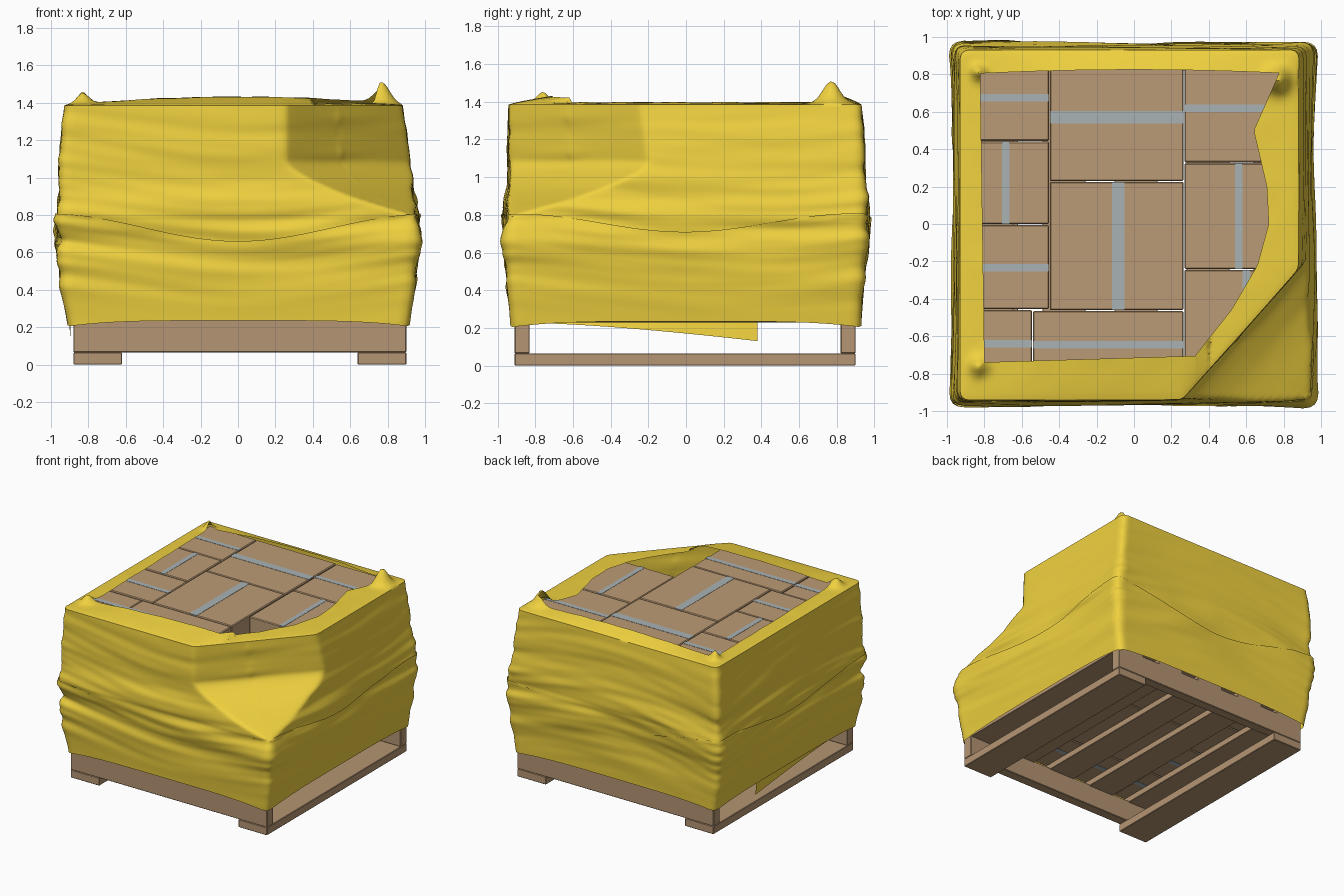
import bpy, bmesh, math, random
from mathutils import Vector, noise

if "Cube" in bpy.data.objects:
    bpy.data.objects.remove(bpy.data.objects["Cube"])

random.seed(4)


def material(name, rgb):
    m = bpy.data.materials.new(name)
    m.diffuse_color = (*rgb, 1)
    m.use_nodes = True
    m.node_tree.nodes["Principled BSDF"].inputs["Base Color"].default_value = m.diffuse_color
    return m


FILM = material("yellow_film", (0.87, 0.64, 0.05))
CARD = material("cardboard", (0.50, 0.33, 0.18))
WOOD = material("wood", (0.46, 0.30, 0.17))
TAPE = material("tape", (0.40, 0.45, 0.46))


def box(name, x0, x1, y0, y1, z0, z1, mat, bevel=0.0):
    bm = bmesh.new()
    bmesh.ops.create_cube(bm, size=1)
    for v in bm.verts:
        v.co = ((x0 + x1) / 2 + v.co.x * (x1 - x0), (y0 + y1) / 2 + v.co.y * (y1 - y0),
                (z0 + z1) / 2 + v.co.z * (z1 - z0))
    if bevel:
        bmesh.ops.bevel(bm, geom=bm.edges[:], offset=bevel, segments=1, affect='EDGES')
    return mesh_object(name, bm, mat)


def mesh_object(name, bm, mat, smooth=False):
    me = bpy.data.meshes.new(name)
    bm.to_mesh(me)
    bm.free()
    me.materials.append(mat)
    ob = bpy.data.objects.new(name, me)
    bpy.context.collection.objects.link(ob)
    if smooth:
        bpy.ops.object.select_all(action='DESELECT')
        ob.select_set(True)
        bpy.context.view_layer.objects.active = ob
        bpy.ops.object.shade_smooth_by_angle(angle=math.radians(50))
    return ob


# Pallet: two runners, two end stringers, five deck slats
box("runner_left", -0.88, -0.62, -0.91, 0.90, 0.0, 0.065, WOOD, 0.004)
box("runner_right", 0.64, 0.90, -0.91, 0.90, 0.0, 0.065, WOOD, 0.004)
box("stringer_front", -0.88, 0.90, -0.91, -0.83, 0.065, 0.24, WOOD, 0.004)
box("stringer_back", -0.88, 0.90, 0.82, 0.90, 0.065, 0.24, WOOD, 0.004)
for i in range(5):
    x = -0.76 + i * 0.385
    box("deck_slat", x - 0.115, x + 0.115, -0.90, 0.90, 0.23, 0.28, WOOD, 0.003)

# Cartons: x0, x1, y0, y1, tape axis, tape position
CARTONS = [
    (-0.45, 0.265, 0.23, 0.89, 'x', 0.57), (-0.45, 0.265, -0.46, 0.225, 'y', -0.085),
    (-0.54, 0.265, -0.89, -0.465, 'x', -0.645), (-0.88, -0.455, 0.445, 0.89, 'x', 0.675),
    (-0.88, -0.455, 0.0, 0.44, 'y', -0.685), (-0.88, -0.455, -0.455, -0.005, 'x', -0.235),
    (-0.88, -0.545, -0.89, -0.46, 'x', -0.64), (0.27, 0.84, 0.33, 0.89, 'x', 0.62),
    (0.27, 0.84, -0.24, 0.325, 'y', 0.56), (0.27, 0.86, -0.89, -0.245, 'y', 0.60)]


def carton(c, z0, z1):
    x0, x1, y0, y1, axis, p = c
    box("carton", x0, x1, y0, y1, z0, z1, CARD, 0.006)
    w = 0.033 if min(x1 - x0, y1 - y0) > 0.6 else 0.02
    a = (x0, x1, p - w, p + w) if axis == 'x' else (p - w, p + w, y0, y1)
    for z in (z0, z1 - 0.001):
        box("carton_tape", *a, z - 0.002, z + 0.003, TAPE)


for n, c in enumerate(CARTONS):
    carton(c, 0.283, 0.79)
    if n < 9:  # the front right carton is missing from the top layer
        carton(c, 0.797, 1.375 - random.uniform(0, 0.008))


# Film wrap
def interp(tab, v):
    if v <= tab[0][0]:
        return tab[0][1]
    for (a, p), (b, q) in zip(tab, tab[1:]):
        if v <= b:
            f = (v - a) / (b - a)
            return p + (q - p) * f
    return tab[-1][1]


LEFT = [(.2, -.90), (.4, -.935), (.7, -.96), (1.1, -.955), (1.38, -.935)]
RIGHT = [(.2, .905), (.4, .935), (.77, .96), (.88, .93), (1.1, .91), (1.38, .875)]
FRONT = [(.2, -.92), (.4, -.935), (.72, -.955), (.95, -.935), (1.38, -.935)]
BACK = [(.2, .92), (.5, .935), (.9, .955), (1.1, .95), (1.38, .935)]
INNER = [(-.70, .33), (-.46, .52), (-.22, .66), (0, .72), (.2, .71), (.5, .64), (.77, .76), (.82, .78)]
TOP, N = 1.385, 320
CUT_A = Vector((0.31, -0.87))
CUT_N = Vector((0.63, -0.56)).normalized()


def film_point(s, z, off):
    """Point on the wrap: s runs 0..4 around the load from the front left corner."""
    side, t = int(s) % 4, s % 1
    u, v = [(2*t - 1, -1), (1, 2*t - 1), (1 - 2*t, 1), (-1, 1 - 2*t)][side]
    l, r, f, b = (interp(k, z) for k in (LEFT, RIGHT, FRONT, BACK))
    h, c = Vector(((r - l) / 2, (b - f) / 2)), Vector(((l + r) / 2, (f + b) / 2))
    p = Vector((u * h.x, v * h.y))
    rad = 0.045
    q = Vector((max(-h.x + rad, min(h.x - rad, p.x)), max(-h.y + rad, min(h.y - rad, p.y))))
    d = (p - q).normalized()
    p = c + q + d * rad
    # film stretched across the missing carton: a chamfer that shrinks toward the lower corner
    if z > 0.79:
        k = 1 - (1 - min(1, (z - 0.79) / 0.30)) ** 1.5
        over = (p - CUT_A).dot(CUT_N) - (Vector((r, f)) - CUT_A).dot(CUT_N) * (1 - k)
        soft = 0.015
        p -= CUT_N * (over + math.sqrt(over * over + soft * soft) - soft) / 2
    # horizontal creases, strongest round the middle and at corners, calm near the bottom
    zz = z + 0.07 * math.sin(2.2 * p.x - 1.6 * p.y)
    n = noise.noise(Vector((p.x * 1.2, p.y * 1.2, zz * 7)))
    n += 0.4 * noise.noise(Vector((p.x * 2 + 7, p.y * 2, zz * 17)))
    amp = (0.011 + 0.02 * math.exp(-((z - 0.76) / 0.2) ** 2)) * (1 + 0.7 * abs(u * v) ** 8)
    fade = min(1, max(0.15, (z - 0.22) / 0.3), max(0.1, (1.42 - z) / 0.15))
    p += d * (off + amp * fade * (n + 0.25))
    return Vector((max(-1, min(1, p.x)), max(-0.99, min(0.99, p.y)), z))


def flap_point(s, f):
    """Film folded in over the carton tops, f = 0 outer edge to 1 free edge."""
    p = film_point(s, TOP, 0)
    y = max(-0.715 + 0.03 * p.x, min(0.825 - 0.03 * p.x ** 2, p.y))
    x = max(-0.81 - 0.015 * y, min(interp(INNER, y), p.x))
    q = p.lerp(Vector((x, y, TOP)), f)
    q.z += 0.012 * math.sqrt(f) + 0.004 * f * noise.noise(q * 7)
    if q.y > 0.7 or (q.y < -0.6 and q.x < 0.4):
        q.z += 0.035 * f * max(0, 1 - q.x * q.x * 1.5)
    for tx, ty, tz, w in ((.77, .77, .11, .06), (-.83, .81, .06, .035), (-.83, -.76, .055, .045)):
        q.z += tz * math.exp(-((q.x - tx) ** 2 + (q.y - ty) ** 2) / w ** 2)
    return q


def skin(name, rows):
    bm = bmesh.new()
    g = [[bm.verts.new(p) for p in row] for row in rows]
    for a, b in zip(g, g[1:]):
        for i in range(N):
            j = (i + 1) % N
            bm.faces.new((a[i], a[j], b[j], b[i]))
    return mesh_object(name, bm, FILM, True)


S = [4 * i / N for i in range(N)]
skin("upper_film", [[film_point(s, 0.5 + (TOP - 0.5) * k / 60, 0) for s in S] for k in range(61)]
     + [[flap_point(s, k / 10) for s in S] for k in range(1, 11)])


def lower_z(s, k):
    bottom = 0.235 - 0.03 * abs(2 * (s % 1) - 1) ** 4
    top = 0.77 + 0.06 * math.cos(2 * math.pi * s) - 0.05 * math.cos(math.pi * s / 2 - 0.8) ** 2
    return bottom + (top - bottom) * k


skin("lower_film", [[film_point(s, lower_z(s, k / 45), 0.009) for s in S] for k in range(46)])

# Loose tail of film hanging below the left side
bm = bmesh.new()
rows = []
for i in range(13):
    f = i / 12
    y = -0.78 + 1.16 * f
    rows.append((bm.verts.new((-0.905, y, 0.25)), bm.verts.new((-0.895, y, 0.225 - 0.095 * f ** 1.4))))
for a, b in zip(rows, rows[1:]):
    bm.faces.new((a[0], a[1], b[1], b[0]))
bmesh.ops.reverse_faces(bm, faces=bm.faces[:])
mesh_object("film_tail", bm, FILM, True)
